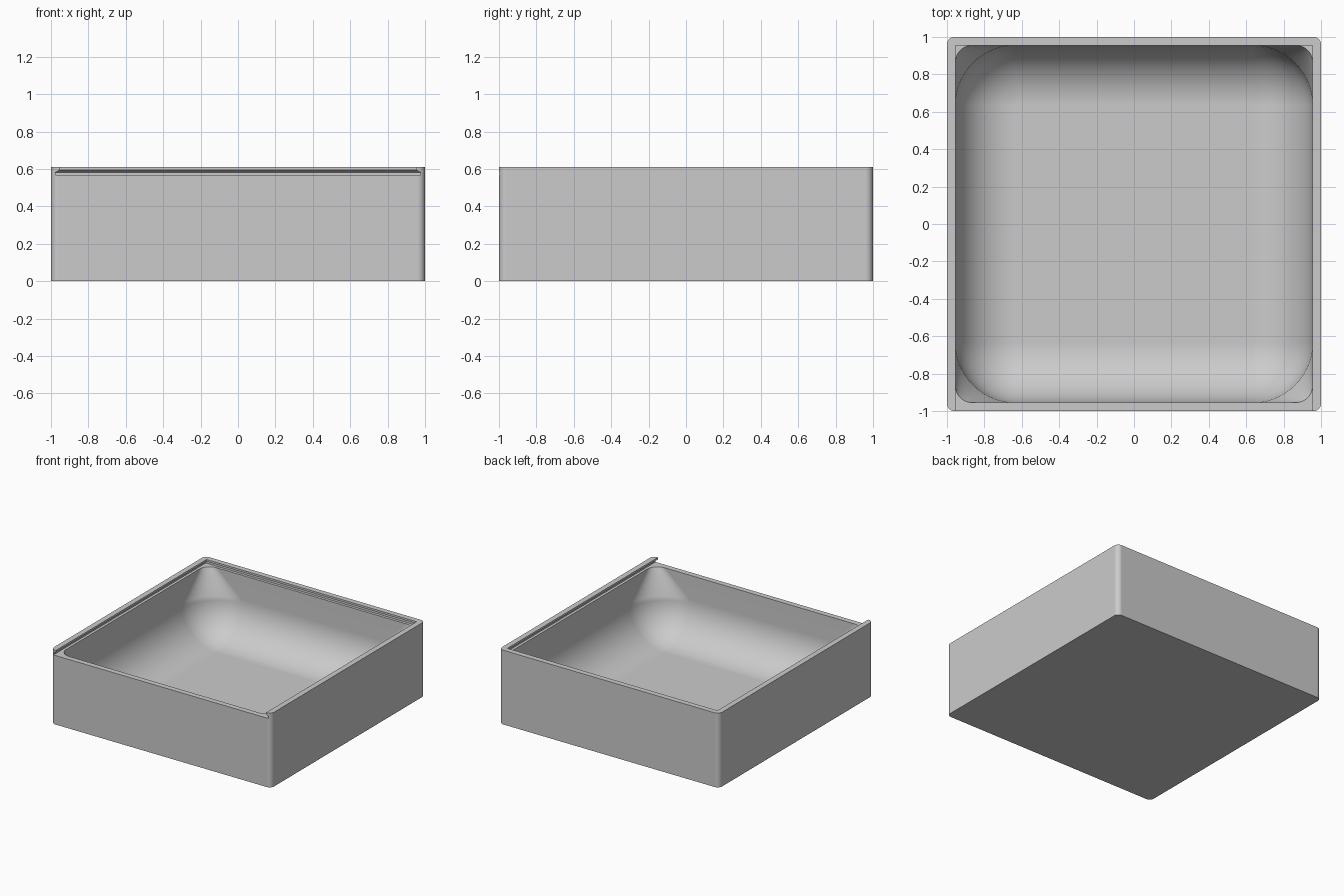
import bpy
import bmesh
from math import sin, cos, pi

cube = bpy.data.objects.get("Cube")
if cube:
    bpy.data.objects.remove(cube, do_unlink=True)

SEGMENTS = 14
HEIGHT = 0.61
INNER = 0.955      # half width of the pocket and of the lid opening
GROOVE = 0.977     # half width of the undercut groove
LEDGE = 0.567      # height of the ledge the lid slides on
FLOOR = 0.05
FILLET = 0.32

grey = bpy.data.materials.new("light grey")
grey.use_nodes = True
grey.diffuse_color = (0.6, 0.6, 0.6, 1)
grey.node_tree.nodes["Principled BSDF"].inputs["Base Color"].default_value = (0.6, 0.6, 0.6, 1)


def rounded_square(half, radius, z):
    """Ring of points round a square with rounded corners."""
    ring = []
    for corner, (sx, sy) in enumerate([(1, 1), (-1, 1), (-1, -1), (1, -1)]):
        for i in range(SEGMENTS + 1):
            a = (corner + i / SEGMENTS) * pi / 2
            ring.append((sx * (half - radius) + radius * cos(a),
                         sy * (half - radius) + radius * sin(a), z))
    return ring


def loft(name, rings):
    """Closed solid through rings of equal point count."""
    bm = bmesh.new()
    loops = [[bm.verts.new(p) for p in ring] for ring in rings]
    for low, high in zip(loops, loops[1:]):
        for i in range(len(low)):
            j = (i + 1) % len(low)
            bm.faces.new((low[i], low[j], high[j], high[i]))
    bm.faces.new(loops[0][::-1])
    bm.faces.new(loops[-1])
    bmesh.ops.remove_doubles(bm, verts=bm.verts, dist=0.0001)
    bmesh.ops.recalc_face_normals(bm, faces=bm.faces)
    mesh = bpy.data.meshes.new(name)
    bm.to_mesh(mesh)
    bm.free()
    mesh.materials.append(grey)
    obj = bpy.data.objects.new(name, mesh)
    bpy.context.collection.objects.link(obj)
    return obj


# Outer block with rounded upright edges
box = loft("box_body", [rounded_square(1, 0.04, z) for z in (0, HEIGHT)])

# Bowl-like pocket: filleted floor, corners tightening towards the rim
pocket_rings = []
for i in range(SEGMENTS + 1):
    a = pi / 2 * (1 - i / SEGMENTS)
    r = FILLET * cos(a)
    pocket_rings.append(rounded_square(INNER - FILLET + r, r, FLOOR + FILLET * (1 - sin(a))))
pocket_rings.append(rounded_square(INNER, 0.09, LEDGE))
pocket_rings.append(rounded_square(INNER, 0.09, LEDGE + 0.01))
pocket = loft("pocket_cutter", pocket_rings)

# Undercut lid slot, open at the front
slot_rings = []
for half, z in ((GROOVE, LEDGE), (GROOVE, 0.582), (INNER, 0.594), (INNER, HEIGHT + 0.1)):
    slot_rings.append([(-half, -1.2, z), (half, -1.2, z), (half, half, z), (-half, half, z)])
slot = loft("slot_cutter", slot_rings)

bpy.ops.object.select_all(action="DESELECT")
bpy.context.view_layer.objects.active = box
box.select_set(True)
for cutter in (pocket, slot):
    cutter.hide_render = True
    cut = box.modifiers.new(cutter.name, "BOOLEAN")
    cut.operation = "DIFFERENCE"
    cut.solver = "EXACT"
    cut.object = cutter
    bpy.ops.object.modifier_apply(modifier=cut.name)
    bpy.data.objects.remove(cutter, do_unlink=True)

# Smooth curves, crisp rims
bpy.ops.object.shade_smooth_by_angle(angle=pi / 6)
weighted = box.modifiers.new("even_shading", "WEIGHTED_NORMAL")
weighted.keep_sharp = True
